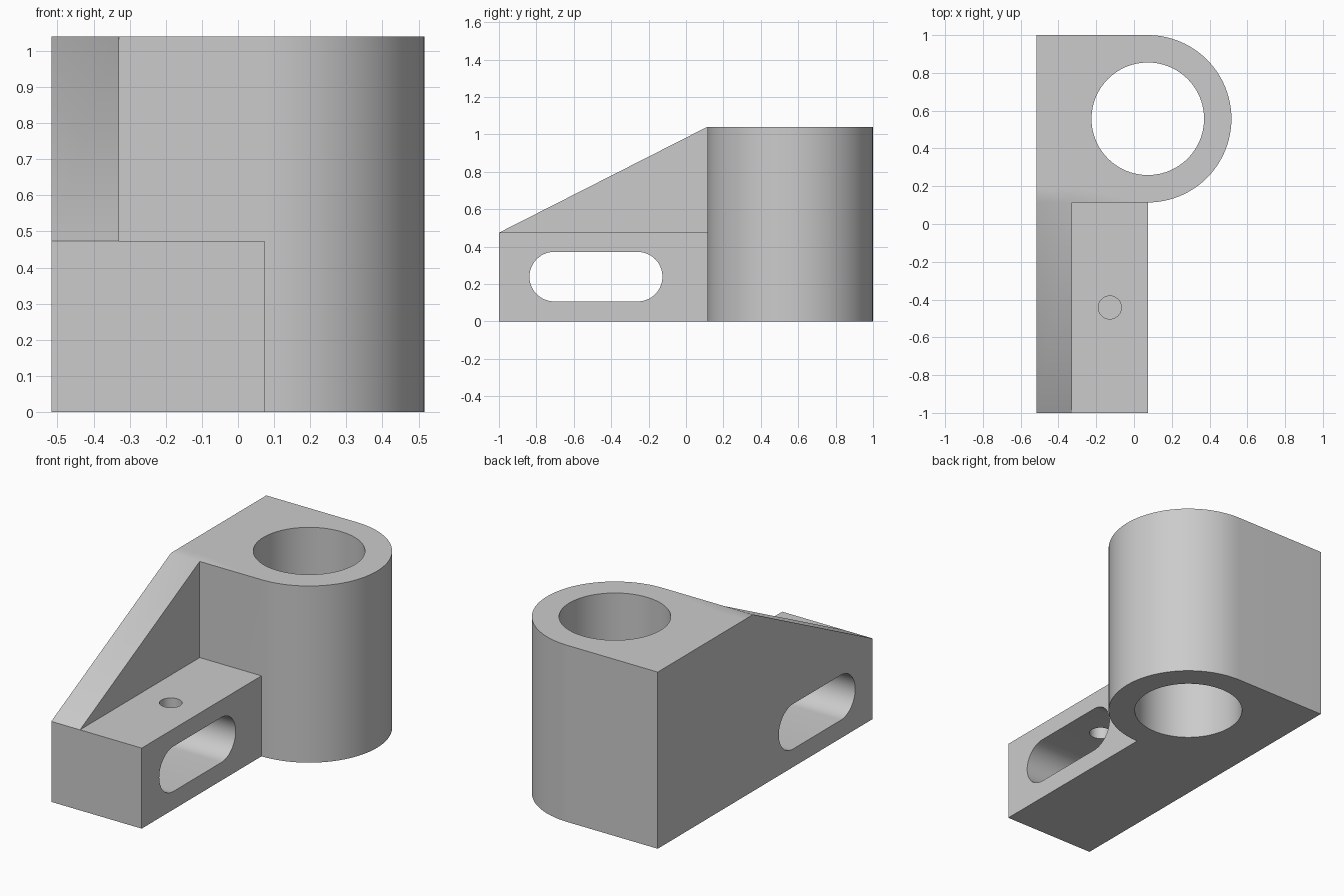
import bpy, bmesh
from math import sin, cos, pi
from mathutils import Vector

old = bpy.data.objects.get("Cube")
if old:
    bpy.data.objects.remove(old, do_unlink=True)

# Main dimensions
LEFT, HEIGHT, FOOT_TOP = -0.516, 1.04, 0.474
RIB_X, BOSS_X, BOSS_Y, BOSS_R = -0.329, 0.073, 0.557, 0.443
BOSS_FRONT = BOSS_Y - BOSS_R
OVERLAP = BOSS_FRONT + 0.08

grey = bpy.data.materials.new("plain grey")
grey.use_nodes = True
grey.diffuse_color = (0.6, 0.6, 0.6, 1)
grey.node_tree.nodes["Principled BSDF"].inputs["Base Color"].default_value = (0.6, 0.6, 0.6, 1)


def arc(cx, cy, r, start, end, steps):
    """Points along a circular arc, both ends included."""
    return [(cx + r * cos(start + (end - start) * i / steps),
             cy + r * sin(start + (end - start) * i / steps)) for i in range(steps + 1)]


def circle(cx, cy, r, steps):
    return arc(cx, cy, r, 0, 2 * pi, steps)[:-1]


def prism(name, outline, low, high, axis="Z"):
    """Extrude an outline along Z (outline in x, y) or X (outline in y, z)."""
    place = (lambda a, b: (a, b, low)) if axis == "Z" else (lambda a, b: (low, a, b))
    shift = Vector((0, 0, high - low)) if axis == "Z" else Vector((high - low, 0, 0))
    bm = bmesh.new()
    face = bm.faces.new([bm.verts.new(place(a, b)) for a, b in outline])
    top = bmesh.ops.extrude_face_region(bm, geom=[face], use_keep_orig=True)["geom"]
    bmesh.ops.translate(bm, vec=shift, verts=[v for v in top if isinstance(v, bmesh.types.BMVert)])
    bmesh.ops.recalc_face_normals(bm, faces=bm.faces)
    mesh = bpy.data.meshes.new(name)
    bm.to_mesh(mesh)
    bm.free()
    mesh.materials.append(grey)
    obj = bpy.data.objects.new(name, mesh)
    bpy.context.collection.objects.link(obj)
    return obj


def combine(target, other, operation):
    """Apply a boolean, then discard the helper."""
    mod = target.modifiers.new(operation, "BOOLEAN")
    mod.operation, mod.solver, mod.object = operation, "EXACT", other
    bpy.context.view_layer.objects.active = target
    bpy.ops.object.modifier_apply(modifier=mod.name)
    bpy.data.objects.remove(other, do_unlink=True)


# Tall boss with a rounded side and a square side
bracket = prism("bracket", [(LEFT, 1), (LEFT, BOSS_FRONT)]
                + arc(BOSS_X, BOSS_Y, BOSS_R, -pi / 2, pi / 2, 48), 0, HEIGHT)

# Foot block and sloping rib
foot = prism("foot", [(LEFT, -1), (BOSS_X, -1), (BOSS_X, BOSS_FRONT), (BOSS_X - 0.1, OVERLAP),
                      (LEFT, OVERLAP)], 0, FOOT_TOP)
rib = prism("rib", [(-1, 0.3), (-1, FOOT_TOP), (BOSS_FRONT, HEIGHT), (OVERLAP, HEIGHT),
                    (OVERLAP, 0.3)], LEFT, RIB_X, "X")
combine(foot, rib, "UNION")
combine(bracket, foot, "UNION")

# Bore through the boss, slot across the foot, small hole from the foot top into the slot
slot_r, slot_z = 0.1325, 0.239
slot = (arc(-0.126 - slot_r, slot_z, slot_r, -pi / 2, pi / 2, 24)
        + arc(-0.837 + slot_r, slot_z, slot_r, pi / 2, 3 * pi / 2, 24))
combine(bracket, prism("bore_cutter", circle(BOSS_X, BOSS_Y, 0.298, 96), -0.2, 1.3), "DIFFERENCE")
combine(bracket, prism("slot_cutter", slot, -0.8, 0.4, "X"), "DIFFERENCE")
combine(bracket, prism("hole_cutter", circle(-0.128, -0.442, 0.061, 48), slot_z, 0.8), "DIFFERENCE")

# Smooth curved walls, keep hard edges
bpy.ops.object.select_all(action="DESELECT")
bracket.select_set(True)
bpy.context.view_layer.objects.active = bracket
bpy.ops.object.shade_smooth_by_angle()
